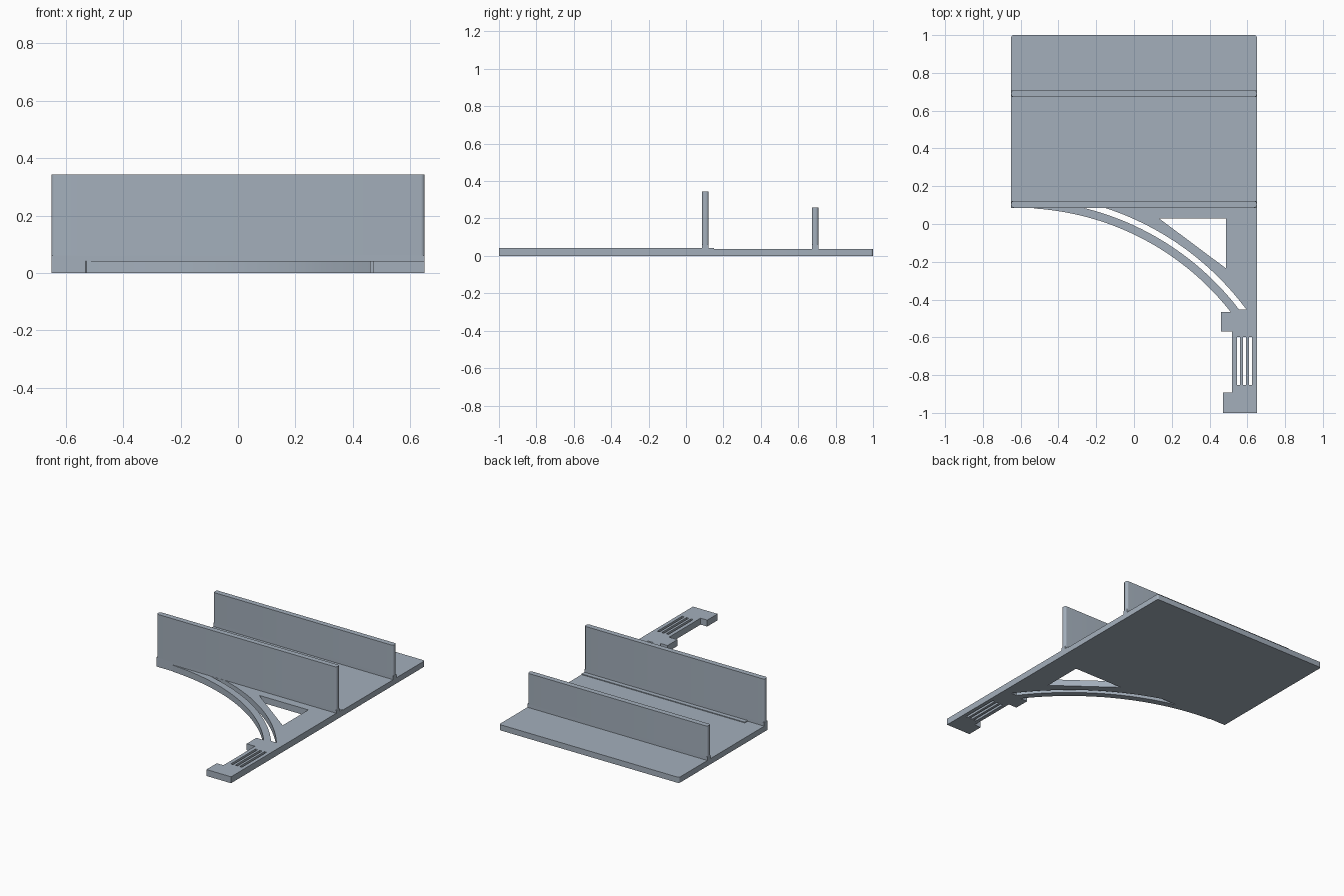
import bpy, math

if "Cube" in bpy.data.objects:
    bpy.data.objects.remove(bpy.data.objects["Cube"])

# Single blue-grey finish
mat = bpy.data.materials.new("blue_grey")
mat.diffuse_color = (0.37, 0.43, 0.50, 1)
mat.use_nodes = True
mat.node_tree.nodes["Principled BSDF"].inputs["Base Color"].default_value = mat.diffuse_color


def plate(name, loops, z0, z1):
    """Extrude a flat outline (first loop) with holes (other loops)."""
    cu = bpy.data.curves.new(name + "_profile", 'CURVE')
    cu.dimensions = '2D'
    cu.fill_mode = 'BOTH'
    cu.extrude = (z1 - z0) / 2
    for pts in loops:
        s = cu.splines.new('POLY')
        s.points.add(len(pts) - 1)
        for p, (x, y) in zip(s.points, pts):
            p.co = (x, y, 0, 1)
        s.use_cyclic_u = True
    ob = bpy.data.objects.new(name, cu)
    bpy.context.collection.objects.link(ob)
    ob.location.z = (z0 + z1) / 2
    bpy.ops.object.select_all(action='DESELECT')
    bpy.context.view_layer.objects.active = ob
    ob.select_set(True)
    bpy.ops.object.convert(target='MESH')
    ob = bpy.context.view_layer.objects.active
    ob.name = name
    ob.data.materials.clear()
    ob.data.materials.append(mat)
    bpy.ops.object.shade_smooth_by_angle(angle=math.radians(30))
    return ob


def rect(x0, x1, y0, y1):
    return [(x0, y0), (x1, y0), (x1, y1), (x0, y1)]


def rounded(x0, x1, y0, y1, r, n=6):
    """Rectangle with all corners rounded."""
    pts = []
    for i, (cx, cy) in enumerate(rect(x0 + r, x1 - r, y0 + r, y1 - r)):
        for k in range(n + 1):
            a = math.pi + (i + k / n) * math.pi / 2
            pts.append((cx + r * math.cos(a), cy + r * math.sin(a)))
    return pts


CX, CY = -0.62, -1.353   # shared centre of the arch curves


def arc(r, ya, yb, n=40):
    """Arch points on radius r running between two y levels."""
    a, b = (math.asin((y - CY) / r) for y in (ya, yb))
    return [(CX + r * math.cos(a + (b - a) * k / n),
             CY + r * math.sin(a + (b - a) * k / n)) for k in range(n + 1)]


W, FRONT = 0.65, 0.086

# Deck with slightly rounded rear corners
rear = [p for p in rounded(-W, W, FRONT, 1.0, 0.012) if p[1] > 0.5]
plate("deck", [[(-W, FRONT), (W, FRONT)] + rear], 0, 0.037)

# Bracket: arched arm, post and two small hooks, with cut-outs
outline = [(-0.53, FRONT)] + arc(1.438, 0.082, -0.467) + [
    (0.46, -0.467), (0.46, -0.568), (0.52, -0.568), (0.52, -0.893),
    (0.472, -0.893), (0.472, -1.0), (W, -1.0), (W, FRONT)]
arch_slot = arc(1.481, FRONT - 0.001, -0.453) + arc(1.512, -0.453, FRONT - 0.001)
triangle = [(0.132, 0.03), (0.487, 0.03), (0.487, -0.235)]
grip_slots = [rect(x, x + 0.016, -0.853, -0.597) for x in (0.545, 0.577, 0.609)]
plate("bracket", [outline, arch_slot, triangle] + grip_slots, 0, 0.042)

# Low lip where the bracket runs onto the deck
plate("bracket_lip", [rect(-0.53, W, FRONT, 0.15)], 0.03, 0.042)

# Upright walls: square foot, rounded ends above
for name, y0, y1, top in (("front_wall", FRONT, 0.121, 0.343),
                          ("back_wall", 0.673, 0.708, 0.26)):
    plate(name + "_foot", [rect(-W, W, y0, y1)], 0.03, 0.06)
    plate(name, [rounded(-W, W, y0, y1, 0.014)], 0.06, top)
